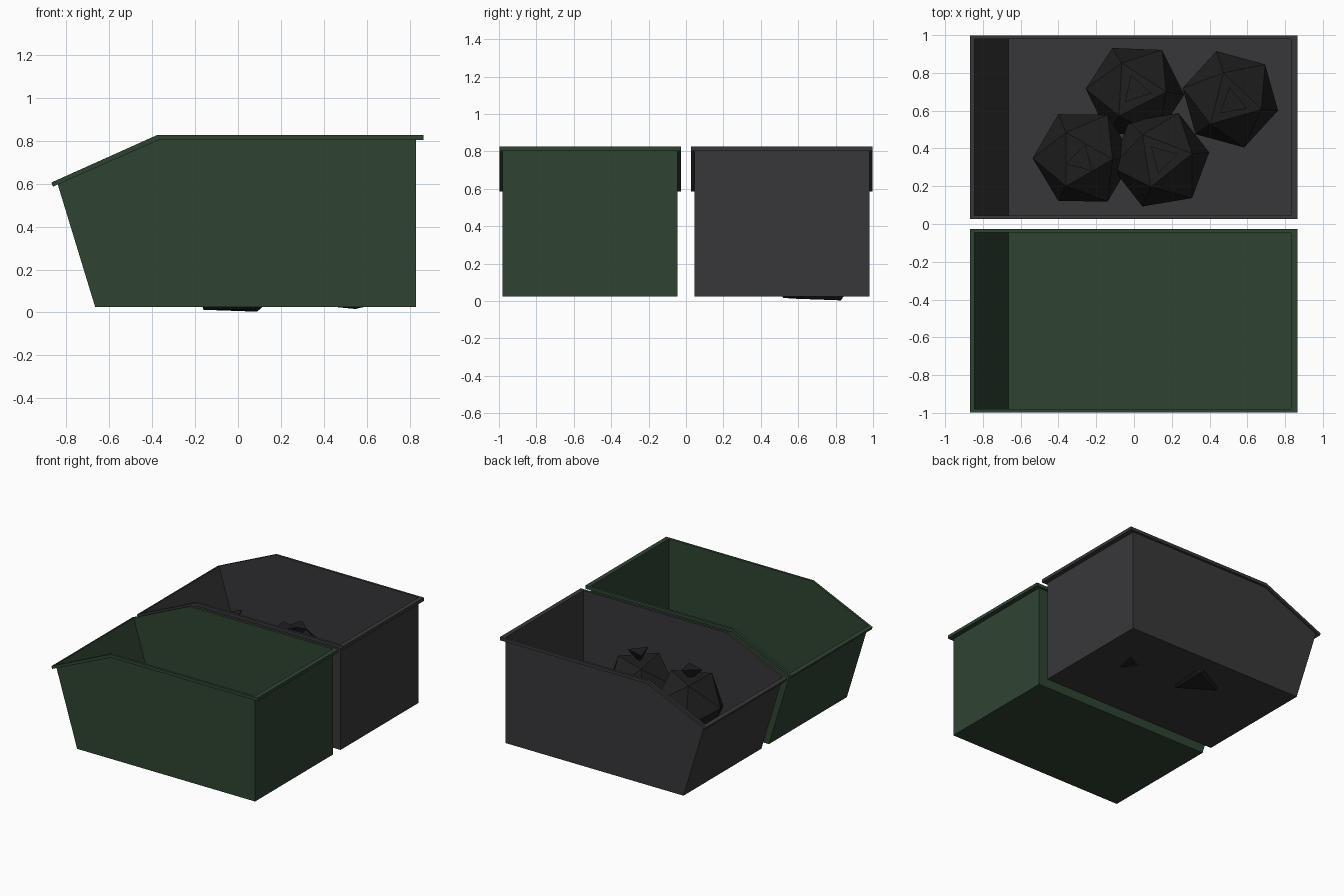
import bpy, bmesh
from math import radians, atan2, sin, cos
from mathutils import Matrix, Vector

if "Cube" in bpy.data.objects:
    bpy.data.objects.remove(bpy.data.objects["Cube"])


def material(name, rgb):
    m = bpy.data.materials.new(name)
    m.diffuse_color = (*rgb, 1)
    m.use_nodes = True
    m.node_tree.nodes["Principled BSDF"].inputs["Base Color"].default_value = m.diffuse_color
    return m


GREEN = material("green_plastic", (0.028, 0.057, 0.031))
GREY = material("grey_plastic", (0.039, 0.039, 0.042))
BLACK = material("black_bag", (0.014, 0.014, 0.014))


def finish(bm, name, mat):
    bmesh.ops.recalc_face_normals(bm, faces=bm.faces[:])
    me = bpy.data.meshes.new(name)
    bm.to_mesh(me)
    bm.free()
    me.materials.append(mat)
    ob = bpy.data.objects.new(name, me)
    bpy.context.collection.objects.link(ob)
    return ob


def make_bin(name, y0, y1, mat):
    """Thin-walled open bin with sloping front edge and a folded rim."""
    bm = bmesh.new()

    def loop(profile, grow):
        a = [bm.verts.new((x, y0 - grow, z)) for x, z in profile]
        b = [bm.verts.new((x, y1 + grow, z)) for x, z in reversed(profile)]
        return a + b

    def bridge(p, q):
        n = len(p)
        for i in range(n):
            j = (i + 1) % n
            bm.faces.new((p[i], p[j], q[j], q[i]))

    # body
    floor = loop([(-0.665, 0.025), (0.83, 0.025)], 0)
    wall = loop([(-0.84, 0.598), (-0.37, 0.803), (0.83, 0.803)], 0)
    f, w = floor, wall
    bm.faces.new(f)
    bm.faces.new((f[0], f[1], w[2], w[1], w[0]))
    bm.faces.new((f[2], f[3], w[5], w[4], w[3]))
    bm.faces.new((f[1], f[2], w[3], w[2]))
    bm.faces.new((f[3], f[0], w[0], w[5]))
    # rim
    inner = loop([(-0.845, 0.616), (-0.375, 0.827), (0.83, 0.827)], 0)
    outer = loop([(-0.869, 0.605), (-0.375, 0.827), (0.865, 0.827)], 0.018)
    under = loop([(-0.862, 0.586), (-0.37, 0.803), (0.865, 0.803)], 0.018)
    bridge(wall, inner)
    bridge(inner, outer)
    bridge(outer, under)
    bridge(under, wall)
    return finish(bm, name, mat)


def make_bag(name, loc, radius, turn, knot_turn, tilt=(0, 0)):
    """Low-poly bag: icosahedron lying on a face, with a flared knot on top."""
    bm = bmesh.new()
    bmesh.ops.create_icosphere(bm, subdivisions=1, radius=radius)
    bm.normal_update()
    n = max(bm.faces, key=lambda f: f.normal.z).normal.copy()
    bmesh.ops.rotate(bm, verts=bm.verts[:],
                     matrix=n.rotation_difference(Vector((0, 0, 1))).to_matrix())
    top = max(bm.verts, key=lambda v: round(v.co.z, 4))
    bmesh.ops.rotate(bm, verts=bm.verts[:], matrix=Matrix.Rotation(
        radians(turn) - atan2(top.co.y, top.co.x), 3, 'Z'))
    # knot
    tri = []
    for k in range(3):
        a = radians(knot_turn + 120 * k)
        tri.append(bm.verts.new((0.085 * cos(a), 0.085 * sin(a), radius * 1.04)))
    tip = bm.verts.new((0, 0, radius * 0.7))
    bm.faces.new(tri)
    for k in range(3):
        bm.faces.new((tri[k], tip, tri[(k + 1) % 3]))
    ob = finish(bm, name, BLACK)
    ob.location = loc
    ob.rotation_euler = (radians(tilt[0]), radians(tilt[1]), 0)
    return ob


make_bin("green_bin", -0.98, -0.045, GREEN)
make_bin("grey_bin", 0.045, 0.98, GREY)

# rubbish bags in the grey bin
make_bag("bag_back", (0.005, 0.70, 0.222), 0.267, -3, 108, (-2, 1))
make_bag("bag_right", (0.51, 0.66, 0.24), 0.267, -14, 100, (4, 2))
make_bag("bag_left", (-0.27, 0.35, 0.37), 0.27, 0, -45, (2, -2))
make_bag("bag_middle", (0.14, 0.34, 0.39), 0.268, 9, 135, (-2, 2))
